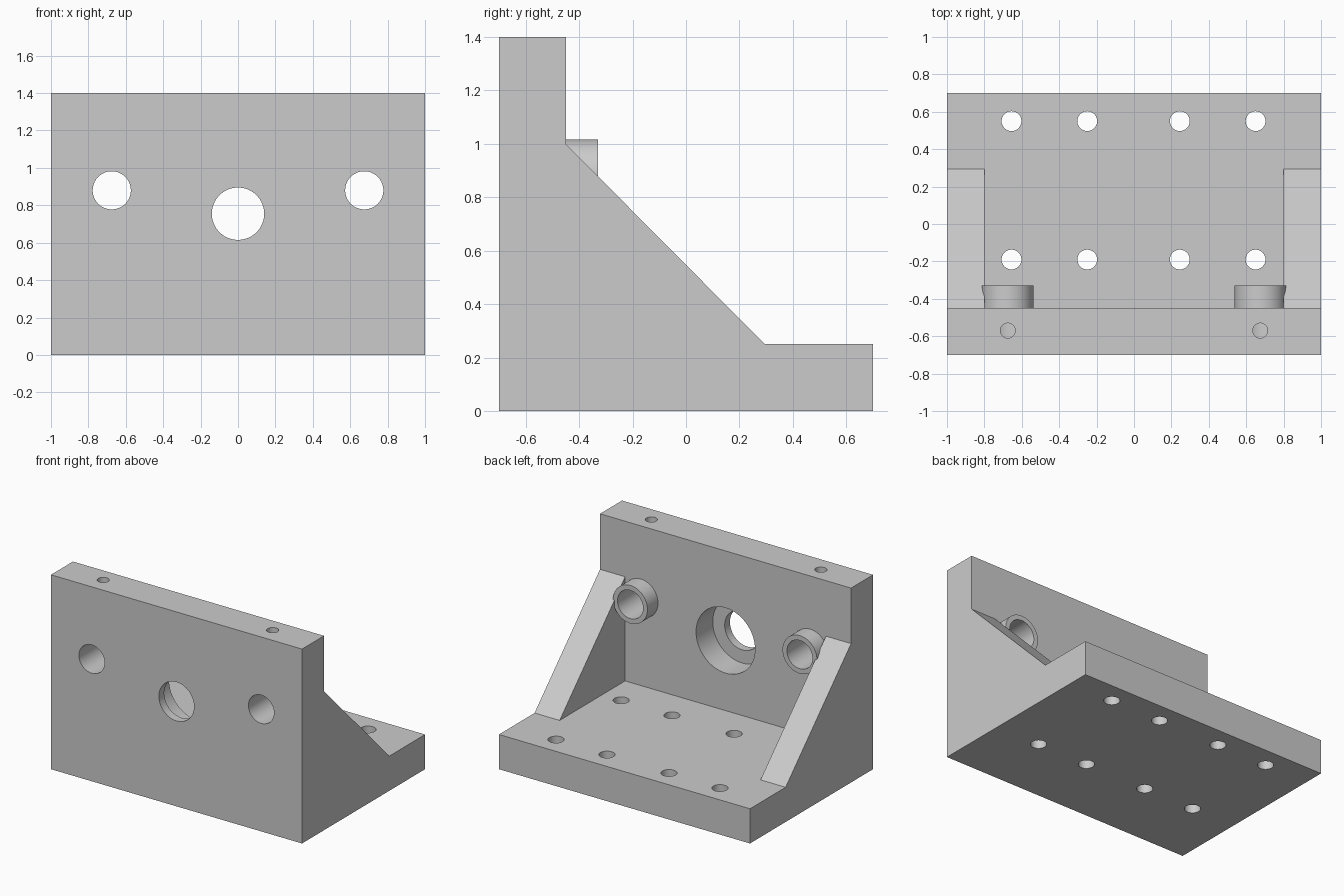
import bpy, bmesh, math
from mathutils import Matrix, Vector

cube = bpy.data.objects.get("Cube")
if cube:
    bpy.data.objects.remove(cube, do_unlink=True)

grey = bpy.data.materials.new("machined grey")
grey.use_nodes = True
COLOUR = (0.6, 0.6, 0.6, 1)
grey.diffuse_color = COLOUR
grey.node_tree.nodes["Principled BSDF"].inputs["Base Color"].default_value = COLOUR


def add_object(name, bm):
    bmesh.ops.recalc_face_normals(bm, faces=bm.faces)
    mesh = bpy.data.meshes.new(name)
    bm.to_mesh(mesh)
    bm.free()
    mesh.materials.append(grey)
    obj = bpy.data.objects.new(name, mesh)
    bpy.context.collection.objects.link(obj)
    return obj


def prism(name, profile, x0, x1):
    """Extrude a (y, z) profile along x."""
    bm = bmesh.new()
    face = bm.faces.new([bm.verts.new((x0, y, z)) for y, z in profile])
    side = bmesh.ops.extrude_face_region(bm, geom=[face])["geom"]
    verts = [v for v in side if isinstance(v, bmesh.types.BMVert)]
    bmesh.ops.translate(bm, verts=verts, vec=(x1 - x0, 0, 0))
    return add_object(name, bm)


def rod(name, start, end, radius, sides=64):
    """Cylinder between two points."""
    a, b = Vector(start), Vector(end)
    turn = (b - a).to_track_quat("Z", "Y").to_matrix().to_4x4()
    bm = bmesh.new()
    bmesh.ops.create_cone(bm, cap_ends=True, segments=sides, radius1=radius,
                          radius2=radius, depth=(b - a).length,
                          matrix=Matrix.Translation((a + b) / 2) @ turn)
    return add_object(name, bm)


def combine(target, tool, operation):
    tool.hide_render = True
    mod = target.modifiers.new(operation.lower(), "BOOLEAN")
    mod.operation, mod.solver, mod.object = operation, "EXACT", tool
    bpy.context.view_layer.objects.active = target
    bpy.ops.object.modifier_apply(modifier=mod.name)
    bpy.data.objects.remove(tool, do_unlink=True)


FRONT, BACK, WALL = -0.7, 0.7, -0.45
BASE, TOP = 0.25, 1.4
BORE_X, BORE_Z = 0.675, 0.88

# L-shaped body: base plate and upright plate
bracket = prism("angle_bracket", [(FRONT, 0), (BACK, 0), (BACK, BASE),
                                  (WALL, BASE), (WALL, TOP), (FRONT, TOP)], -1, 1)

# Side gussets and guide bosses
for s in (-1, 1):
    gusset = [(FRONT, 0), (0.295, 0), (0.295, BASE), (WALL, 1), (FRONT, 1)]
    combine(bracket, prism("gusset", gusset, *sorted((s * 0.8, s))), "UNION")
    combine(bracket, rod("boss", (s * BORE_X, -0.6, BORE_Z),
                         (s * BORE_X, -0.33, BORE_Z), 0.137), "UNION")

# Guide bores and the oil holes that meet them
for s in (-1, 1):
    x = s * BORE_X
    combine(bracket, rod("bore", (x, -1, BORE_Z), (x, 0, BORE_Z), 0.102), "DIFFERENCE")
    combine(bracket, rod("oil_hole", (x, -0.57, 0.9), (x, -0.57, 1.6), 0.04, 32), "DIFFERENCE")

# Central hole with a counterbore from the back
combine(bracket, rod("centre_hole", (0, -1, 0.755), (0, -0.3, 0.755), 0.14), "DIFFERENCE")
combine(bracket, rod("counterbore", (0, -0.64, 0.755), (0, -0.3, 0.755), 0.235), "DIFFERENCE")

# Bolt holes through the base
for x in (-0.655, -0.25, 0.245, 0.65):
    for y in (-0.19, 0.55):
        combine(bracket, rod("bolt_hole", (x, y, -0.2), (x, y, 0.5), 0.053, 32), "DIFFERENCE")

bpy.ops.object.select_all(action="DESELECT")
bracket.select_set(True)
bpy.context.view_layer.objects.active = bracket
bpy.ops.object.shade_smooth_by_angle(angle=math.radians(30))
